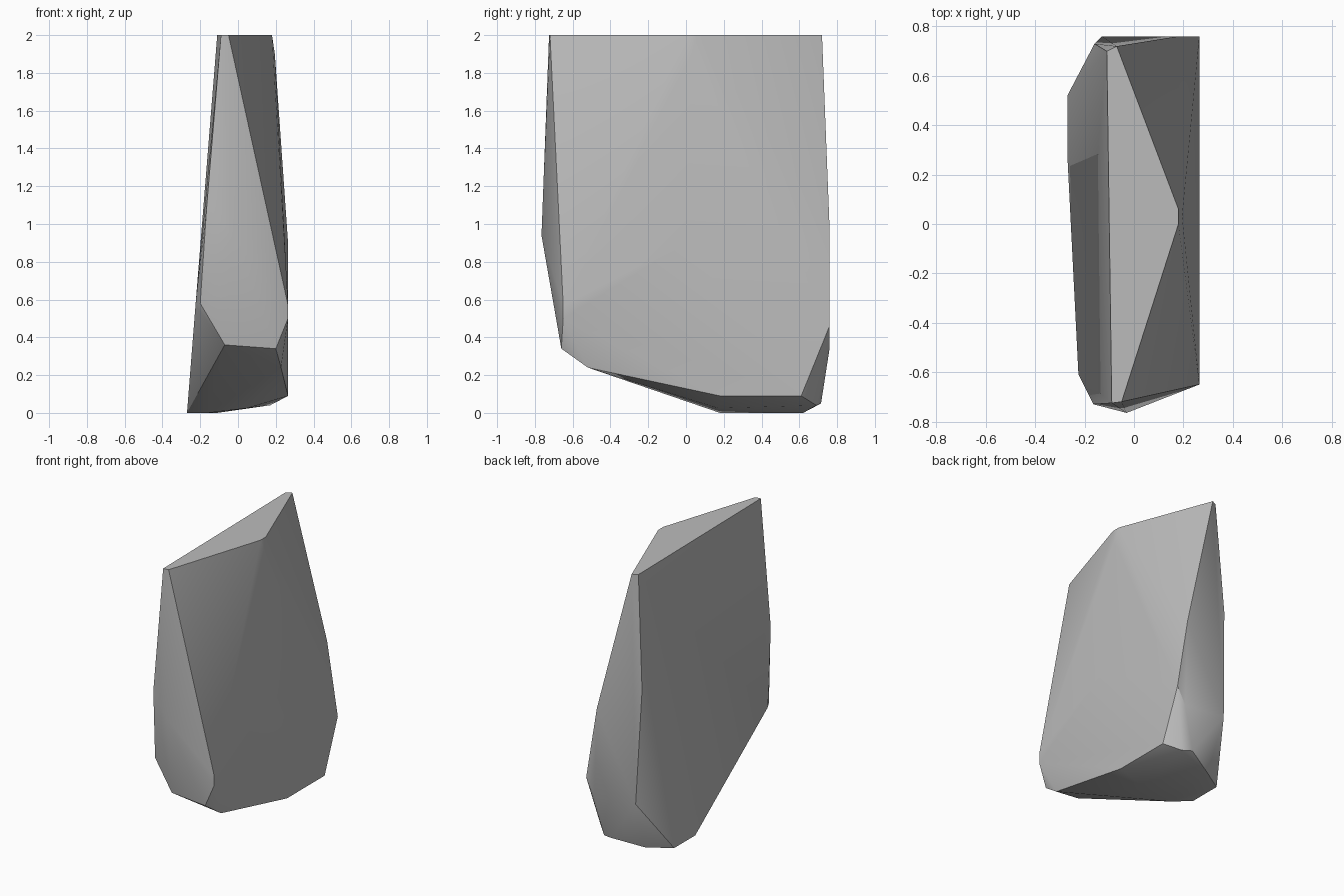
import bpy
import bmesh
import math

old = bpy.data.objects.get("Cube")
if old:
    bpy.data.objects.remove(old, do_unlink=True)

# One plain stone colour
stone = bpy.data.materials.new("stone_grey")
stone.use_nodes = True
grey = (0.5, 0.5, 0.5, 1)
stone.diffuse_color = grey
stone.node_tree.nodes["Principled BSDF"].inputs["Base Color"].default_value = grey

# Corners of the slab, grouped by the part they bound
top_cap = [(-.11, .70, 2), (-.07, .72, 2), (.18, .06, 2), (.18, 0, 2),
           (-.05, -.72, 2), (-.09, -.725, 2)]
left_bulge = [(.195, .03, 1.9), (.265, 0, .9), (.265, .76, .46),
              (.265, -.65, .57), (.265, -.65, .5)]
front_edge = [(-.03, -.765, .94), (-.165, -.73, 1.1), (-.2, -.66, .58),
              (-.225, -.61, .57), (-.07, -.655, .36), (.2, -.66, .34)]
back_edge = [(.18, .76, .98), (-.16, .73, 1.19), (-.13, .76, .37),
             (.2, .76, .34)]
base = [(.228, -.52, .24), (.265, .18, .09), (.265, .61, .09),
        (.05, .17, .025), (-.16, .18, 0), (-.27, .28, 0), (-.27, .52, 0),
        (-.11, .62, 0), (.1, .715, .05), (.17, .69, .04)]

# Wrap the corners in a convex shell and merge its flat areas
bm = bmesh.new()
for co in top_cap + left_bulge + front_edge + back_edge + base:
    bm.verts.new(co)
hull = bmesh.ops.convex_hull(bm, input=bm.verts[:])
loose = [v for v in bm.verts if not v.link_faces]
bmesh.ops.delete(bm, geom=loose, context='VERTS')
bmesh.ops.dissolve_limit(bm, angle_limit=math.radians(0.5),
                         verts=bm.verts[:], edges=bm.edges[:])
bmesh.ops.recalc_face_normals(bm, faces=bm.faces[:])

mesh = bpy.data.meshes.new("rock_slab")
bm.to_mesh(mesh)
bm.free()
mesh.materials.append(stone)
rock = bpy.data.objects.new("rock_slab", mesh)
bpy.context.collection.objects.link(rock)

# Soft facets with crisp main edges
bpy.ops.object.select_all(action='DESELECT')
rock.select_set(True)
bpy.context.view_layer.objects.active = rock
bpy.ops.object.shade_smooth_by_angle(angle=math.radians(30))
